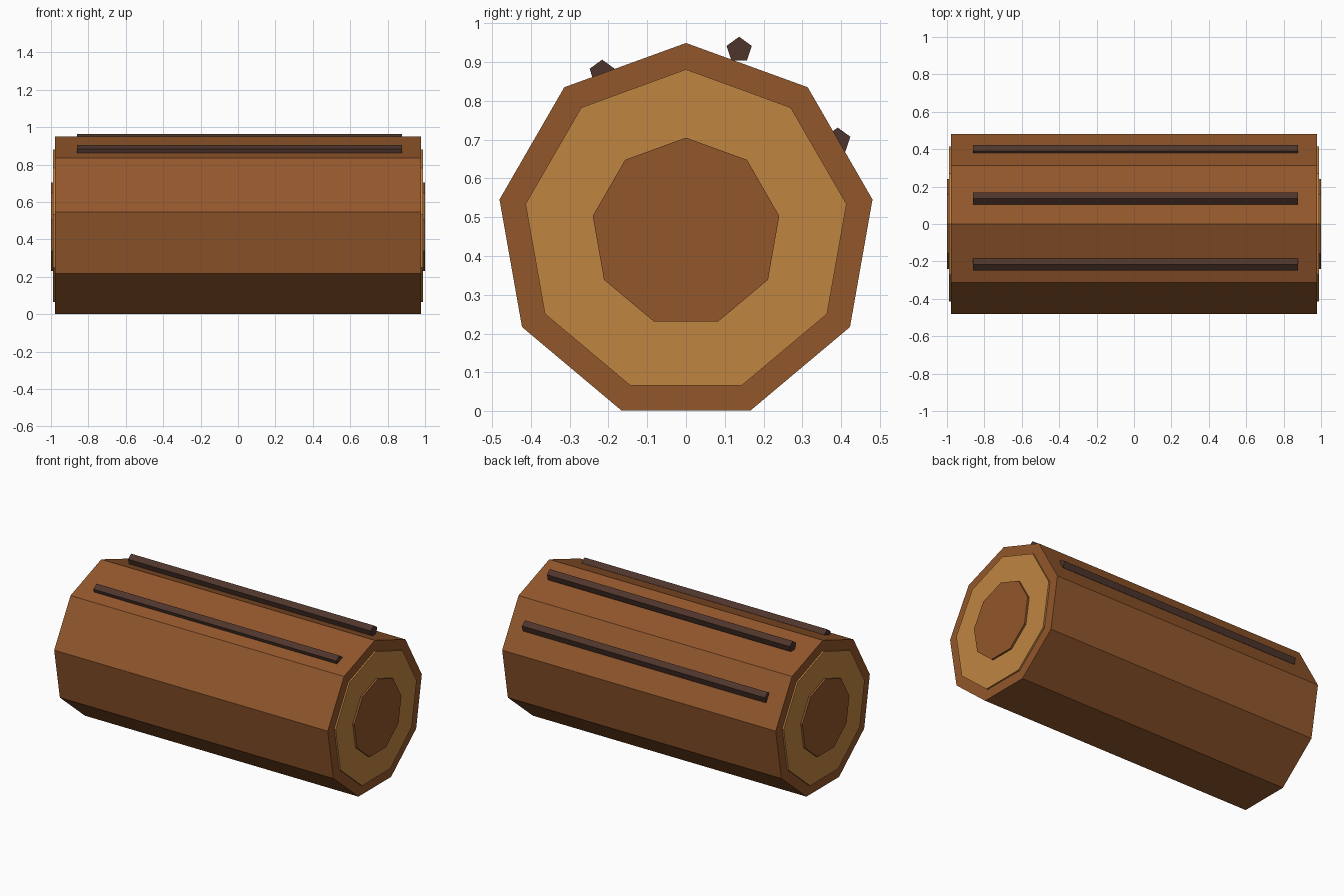
import bpy, bmesh, math

if "Cube" in bpy.data.objects:
    bpy.data.objects.remove(bpy.data.objects["Cube"])


def material(name, rgb):
    m = bpy.data.materials.new(name)
    m.diffuse_color = (*rgb, 1)
    m.use_nodes = True
    m.node_tree.nodes["Principled BSDF"].inputs["Base Color"].default_value = m.diffuse_color
    return m


def prism(name, sides, radius, x0, x1, y, z, mat):
    """Regular prism along x with one corner pointing up."""
    bm = bmesh.new()
    rings = []
    for x in (x0, x1):
        rings.append([bm.verts.new((x, y + radius * math.sin(a), z + radius * math.cos(a)))
                      for a in (2 * math.pi * i / sides for i in range(sides))])
    a, b = rings
    bm.faces.new(a)
    bm.faces.new(b)
    for i in range(sides):
        j = (i + 1) % sides
        bm.faces.new((a[i], a[j], b[j], b[i]))
    bmesh.ops.recalc_face_normals(bm, faces=bm.faces)
    mesh = bpy.data.meshes.new(name)
    bm.to_mesh(mesh)
    bm.free()
    mesh.materials.append(mat)
    ob = bpy.data.objects.new(name, mesh)
    bpy.context.collection.objects.link(ob)
    return ob


bark = material("bark", (0.29, 0.095, 0.025))
wood = material("cut_wood", (0.53, 0.235, 0.053))
dark = material("dark_bark", (0.075, 0.035, 0.025))

CZ = 0.461

# log body
prism("log_body", 9, 0.488, -0.978, 0.978, 0, CZ, bark)

# pale cut face and heartwood at both ends
for side, s in (("left", -1), ("right", 1)):
    prism(side + "_cut_face", 9, 0.42, s * 0.976, s * 0.988, 0, CZ, wood)
    prism(side + "_heartwood", 9, 0.244, s * 0.986, s * 1.0, 0, CZ, bark)

# raised bark ridges
for i, (y, z) in enumerate([(0.137, 0.931), (-0.216, 0.872), (0.391, 0.697)]):
    prism(f"bark_ridge_{i + 1}", 5, 0.034, -0.86, 0.877, y, z, dark)
